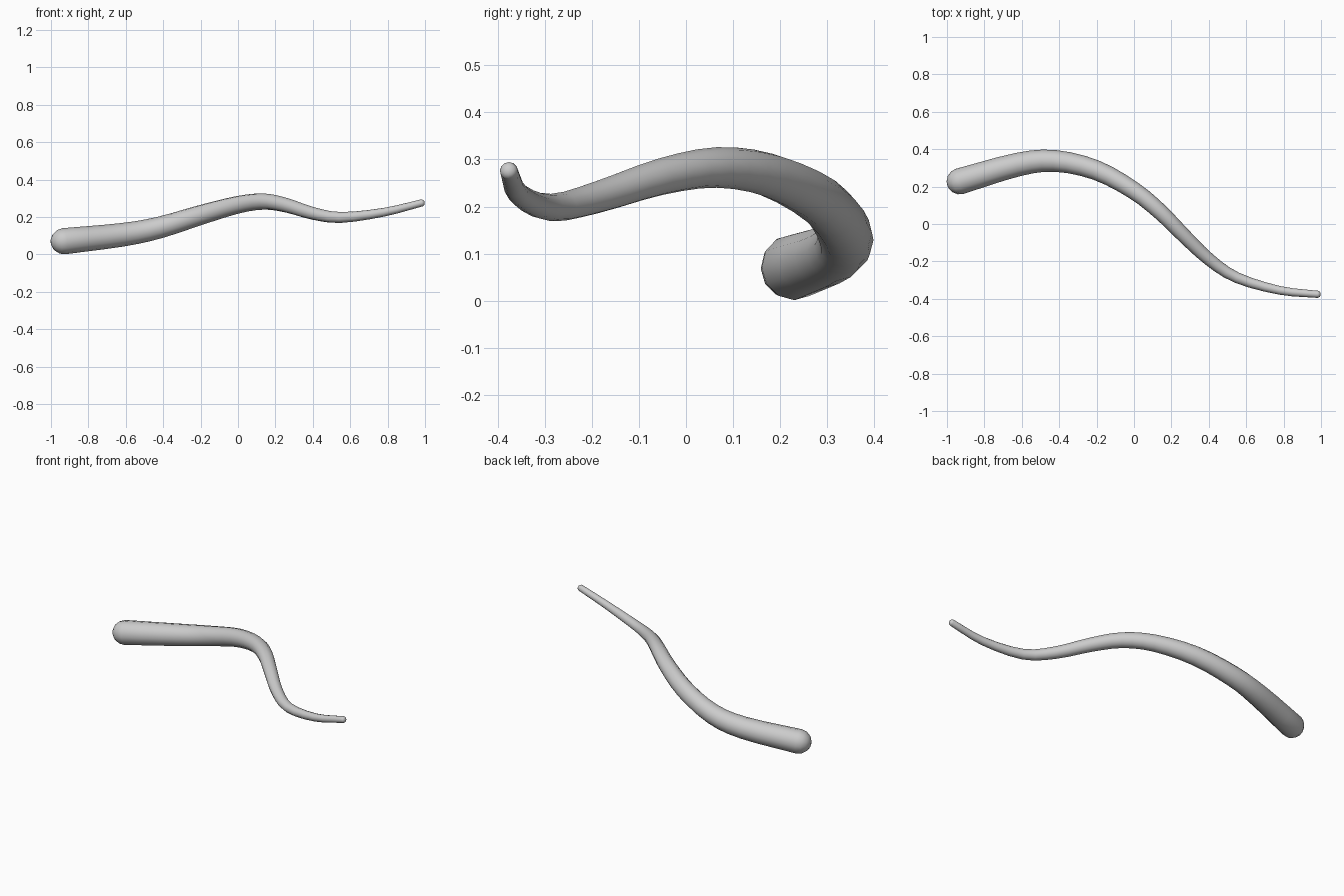
import bpy, bmesh, math
from mathutils import Vector

if "Cube" in bpy.data.objects:
    bpy.data.objects.remove(bpy.data.objects["Cube"])

SIDES, STEPS = 12, 3

# Centre line and radius: x, y, z, r
path = [Vector(p) for p in (
    (-0.932, 0.228, 0.071, 0.070),
    (-0.62, 0.318, 0.105, 0.063),
    (-0.42, 0.337, 0.144, 0.058),
    (-0.20, 0.287, 0.211, 0.053),
    (0.00, 0.178, 0.266, 0.047),
    (0.14, 0.065, 0.283, 0.043),
    (0.26, -0.055, 0.263, 0.039),
    (0.40, -0.188, 0.220, 0.034),
    (0.55, -0.287, 0.198, 0.029),
    (0.78, -0.355, 0.226, 0.023),
    (0.983, -0.376, 0.276, 0.019))]


def spline(pts, steps):
    """Smooth curve through the points, in four dimensions."""
    ext = [pts[0] * 2 - pts[1]] + pts + [pts[-1] * 2 - pts[-2]]
    out = []
    for i in range(1, len(ext) - 2):
        a, b, c, d = ext[i - 1:i + 3]
        for k in range(steps):
            t = k / steps
            out.append(0.5 * (2 * b + (c - a) * t + (2 * a - 5 * b + 4 * c - d) * t * t
                              + (3 * b - a - 3 * c + d) * t ** 3))
    return out + [pts[-1]]


line = spline(path, STEPS)
pos = [p.to_3d() for p in line]
tan = [(pos[min(i + 1, len(pos) - 1)] - pos[max(i - 1, 0)]).normalized()
       for i in range(len(pos))]

# Stations along the tube, with rounded caps at both ends
stations = [(p, t, q.w) for p, t, q in zip(pos, tan, line)]
start, end = stations[0], stations[-1]
for a in (25, 50, 72):
    s, c = math.sin(math.radians(a)), math.cos(math.radians(a))
    stations.insert(0, (start[0] - start[1] * start[2] * s, start[1], start[2] * c))
    stations.append((end[0] + end[1] * end[2] * s * 0.8, end[1], end[2] * c))

bm = bmesh.new()
rings = []
for p, t, r in stations:
    u = Vector((0, 0, 1)).cross(t).normalized()
    v = t.cross(u)
    rings.append([bm.verts.new(p + r * (u * math.cos(k * math.tau / SIDES)
                                        + v * math.sin(k * math.tau / SIDES)))
                  for k in range(SIDES)])
for a, b in zip(rings, rings[1:]):
    for k in range(SIDES):
        n = (k + 1) % SIDES
        bm.faces.new((a[k], a[n], b[n], b[k]))

# Close the caps with a pole at each end
for ring, centre in ((rings[0], start[0] - start[1] * start[2]),
                     (rings[-1], end[0] + end[1] * end[2] * 0.8)):
    pole = bm.verts.new(centre)
    for k in range(SIDES):
        bm.faces.new((ring[k], ring[(k + 1) % SIDES], pole))
bmesh.ops.recalc_face_normals(bm, faces=bm.faces[:])

# Curved tapering tail
mesh = bpy.data.meshes.new("tail")
bm.to_mesh(mesh)
bm.free()
mesh.shade_smooth()
tail = bpy.data.objects.new("tail", mesh)
bpy.context.collection.objects.link(tail)
